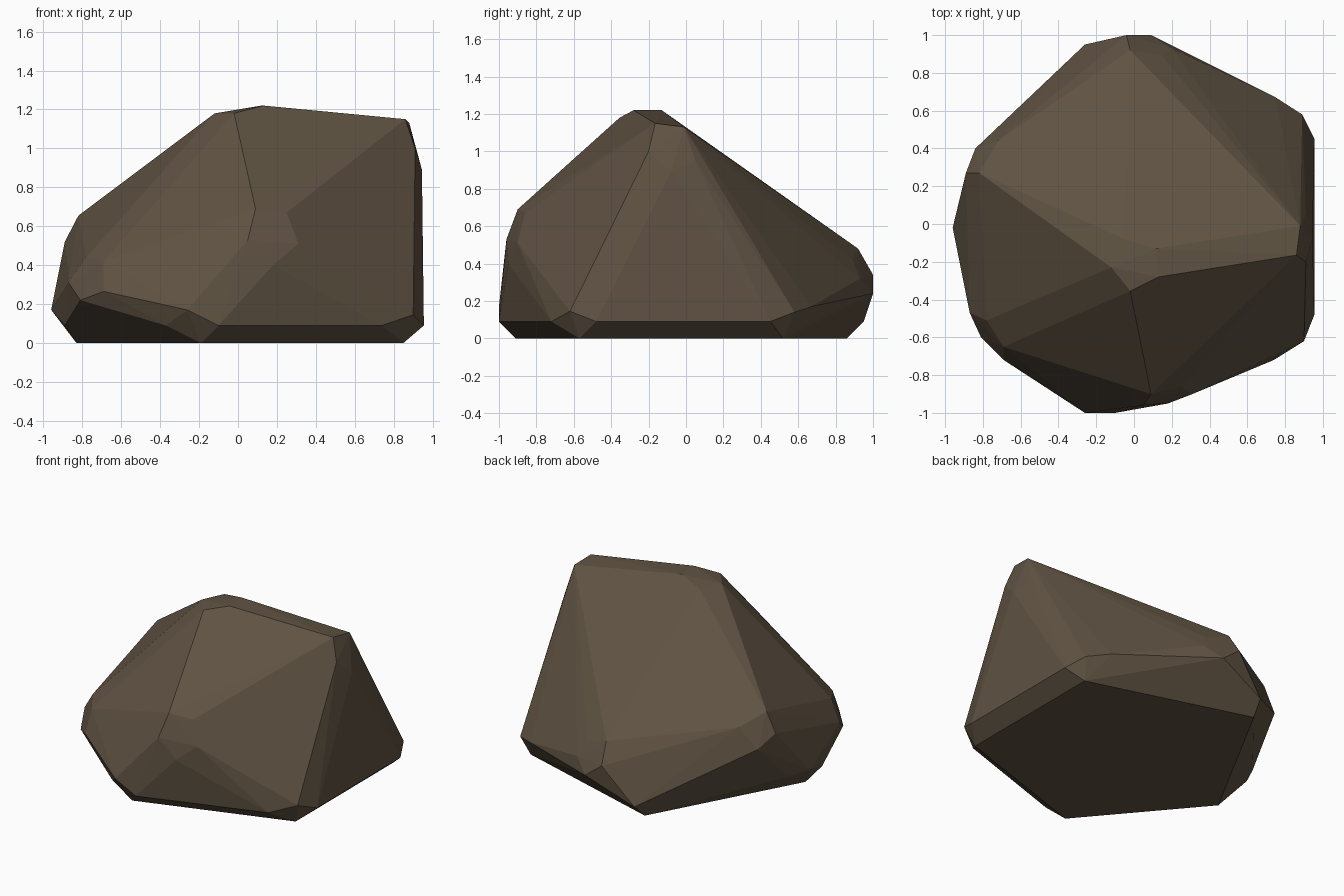
import bpy
import bmesh
import math
from mathutils import Vector

# Remove the default cube only
default_cube = bpy.data.objects.get("Cube")
if default_cube:
    bpy.data.objects.remove(default_cube, do_unlink=True)


def make_material(name, colour):
    material = bpy.data.materials.new(name)
    material.use_nodes = True
    material.diffuse_color = colour
    shader = next(node for node in material.node_tree.nodes
                  if node.type == "BSDF_PRINCIPLED")
    shader.inputs["Base Color"].default_value = colour
    shader.inputs["Roughness"].default_value = 1
    return material


def make_boulder(name, corners, material):
    """Wrap a convex shell around the chipped corners and merge flat facets."""
    mesh = bpy.data.meshes.new(name)
    shell = bmesh.new()
    for chips in corners.values():
        for chip in chips:
            shell.verts.new(Vector(chip))
    hull = bmesh.ops.convex_hull(shell, input=shell.verts[:])
    inside = {item for item in hull["geom_interior"] + hull["geom_unused"]
              if isinstance(item, bmesh.types.BMVert)}
    bmesh.ops.delete(shell, geom=list(inside), context="VERTS")
    bmesh.ops.dissolve_limit(shell, angle_limit=math.radians(3),
                             verts=shell.verts[:], edges=shell.edges[:])
    bmesh.ops.recalc_face_normals(shell, faces=shell.faces[:])
    for face in shell.faces:
        face.smooth = False
    shell.to_mesh(mesh)
    shell.free()
    mesh.materials.append(material)
    boulder = bpy.data.objects.new(name, mesh)
    bpy.context.collection.objects.link(boulder)
    return boulder


# Each rough corner of the stone is chipped off into a small facet
corners = {
    "summit": [(.12, -.13, 1.22), (.13, -.28, 1.22), (-.02, -.355, 1.18),
               (-.12, -.23, 1.18), (-.05, -.08, 1.18)],
    "left_peak": [(.88, -.01, 1.13), (.86, -.165, 1.15), (.91, -.2, 1),
                  (.91, .05, .95), (.945, -.08, .89)],
    "front_bulge": [(.09, -.9, .69), (.05, -.96, .53), (.25, -.86, .67),
                    (.31, -.9, .51), (.18, -.95, .4)],
    "front_toe": [(-.26, -1, .17), (-.1, -1, .09), (-.37, -.88, .09),
                  (-.19, -.91, 0)],
    "front_left_toe": [(.74, -.72, .09), (.9, -.62, .145),
                       (.955, -.48, .09), (.85, -.57, 0)],
    "back_left_toe": [(.955, .45, .09), (.89, .58, .14), (.75, .67, .17),
                      (.85, .52, 0)],
    "back_shoulder": [(-.02, .92, .48), (.15, .89, .42), (.2, .93, .32),
                      (.09, 1, .24), (-.04, 1, .34)],
    "back_toe": [(-.26, .95, .09), (-.4, .72, .09), (-.28, .86, 0)],
    "right_shoulder": [(-.82, .27, .655), (-.72, .44, .58), (-.84, .4, .44),
                       (-.89, .27, .52)],
    "front_right_knob": [(-.69, -.72, .265), (-.81, -.6, .22),
                         (-.87, -.47, .31), (-.78, -.51, .44),
                         (-.69, -.65, .42)],
    "right_toe": [(-.96, -.02, .17), (-.89, -.25, .09), (-.89, .12, .16),
                  (-.83, -.15, 0)],
}

stone = make_material("brown_stone", (.115, .085, .055, 1))
make_boulder("boulder", corners, stone)
